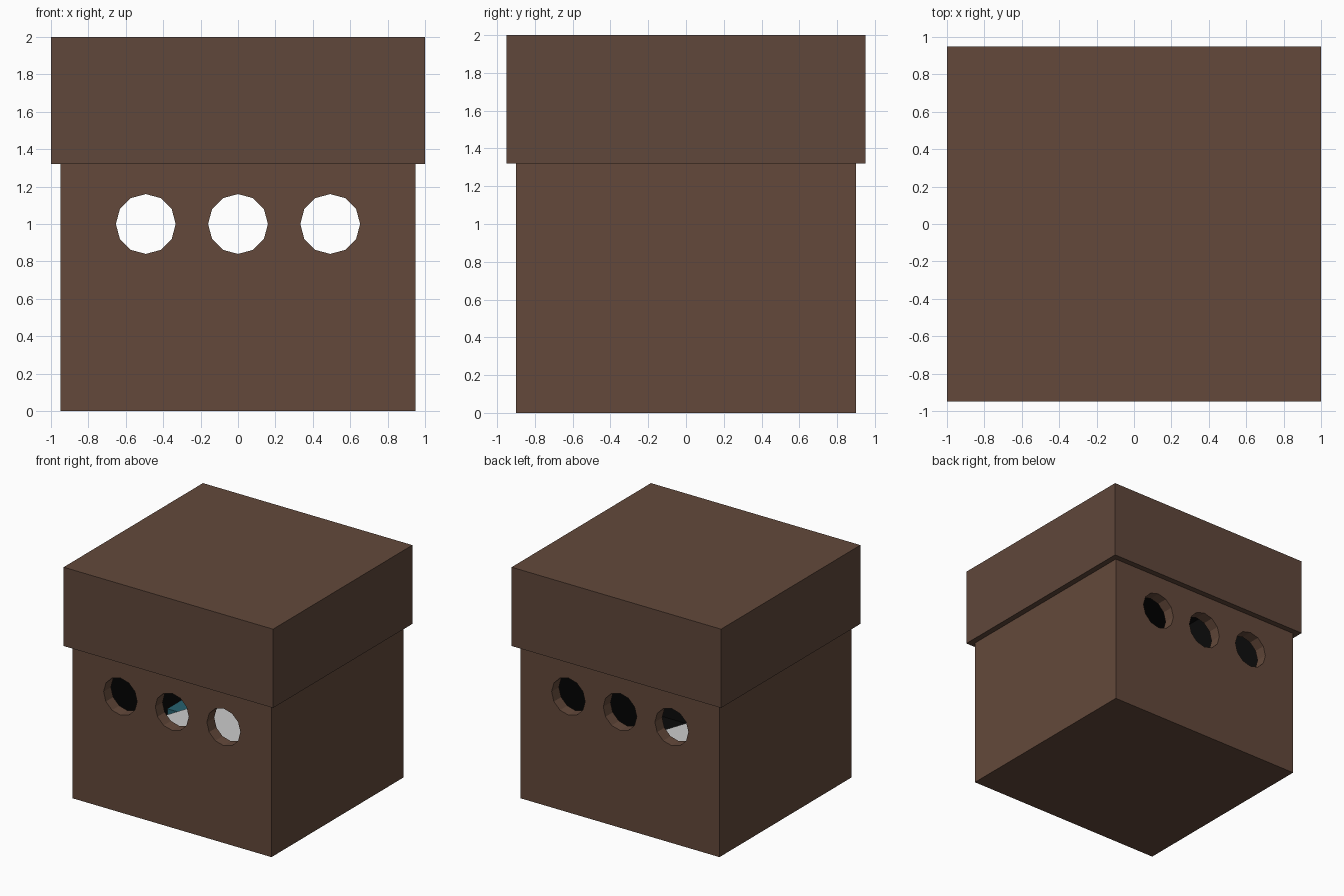
import bpy, math

if "Cube" in bpy.data.objects:
    bpy.data.objects.remove(bpy.data.objects["Cube"])


def material(name, rgb):
    m = bpy.data.materials.new(name)
    m.diffuse_color = (*rgb, 1)
    m.use_nodes = True
    m.node_tree.nodes["Principled BSDF"].inputs["Base Color"].default_value = m.diffuse_color
    return m


brown = material("cardboard", (0.125, 0.066, 0.043))
lid_brown = material("lid_cardboard", (0.115, 0.063, 0.043))
black = material("dark_lining", (0.003, 0.003, 0.003))
teal = material("teal", (0.02, 0.12, 0.16))


def block(name, lo, hi, mat=None, turn=0):
    bpy.ops.mesh.primitive_cube_add(
        size=1, location=[(a + b) / 2 for a, b in zip(lo, hi)])
    o = bpy.context.object
    o.name = name
    o.scale = [b - a for a, b in zip(lo, hi)]
    bpy.ops.object.transform_apply(location=False, rotation=False, scale=True)
    o.rotation_euler.z = math.radians(turn)
    if mat:
        o.data.materials.append(mat)
    return o


def cut(target, cutter):
    mod = target.modifiers.new("cut", 'BOOLEAN')
    mod.operation = 'DIFFERENCE'
    mod.solver = 'EXACT'
    mod.object = cutter
    bpy.context.view_layer.objects.active = target
    bpy.ops.object.modifier_apply(modifier=mod.name)
    bpy.data.objects.remove(cutter, do_unlink=True)


# Lower box: walls, floor and three air holes running front to back
body = block("box_body", (-0.95, -0.9, 0), (0.95, 0.9, 1.9), brown)
cut(body, block("cavity", (-0.85, -0.8, 0.1), (0.85, 0.8, 2.2), brown))
for x in (-0.493, 0, 0.493):
    bpy.ops.mesh.primitive_cylinder_add(
        vertices=12, radius=0.16, depth=3, location=(x, 0, 1),
        rotation=(math.pi / 2, 0, 0))
    hole = bpy.context.object
    hole.data.materials.append(brown)
    cut(body, hole)

# Dark inside faces
body.data.materials.append(black)
for f in body.data.polygons:
    pts = [body.matrix_world @ body.data.vertices[i].co for i in f.vertices]
    if all(abs(p.x) < 0.86 and abs(p.y) < 0.81 and p.z > 0.09 for p in pts):
        f.material_index = 1

# Overhanging lid, hollow underneath
lid = block("box_lid", (-1, -0.95, 1.32), (1, 0.95, 2), lid_brown)
cut(lid, block("lid_hollow", (-0.95, -0.9, 1.2), (0.95, 0.9, 1.9), lid_brown))
lid.data.materials.append(brown)
lid.data.materials.append(black)
for f in lid.data.polygons:
    z = (lid.matrix_world @ f.center).z
    if f.normal.z > 0.9:
        f.material_index = 1
    elif f.normal.z < -0.9 and z > 1.8:
        f.material_index = 2

# Contents glimpsed through the holes
block("grey_content", (-0.74, -0.45, 0.1), (0.26, 0.45, 0.4), turn=-19)
block("teal_content", (-0.85, 0.25, 0.1), (-0.6, 0.55, 0.36), teal)
